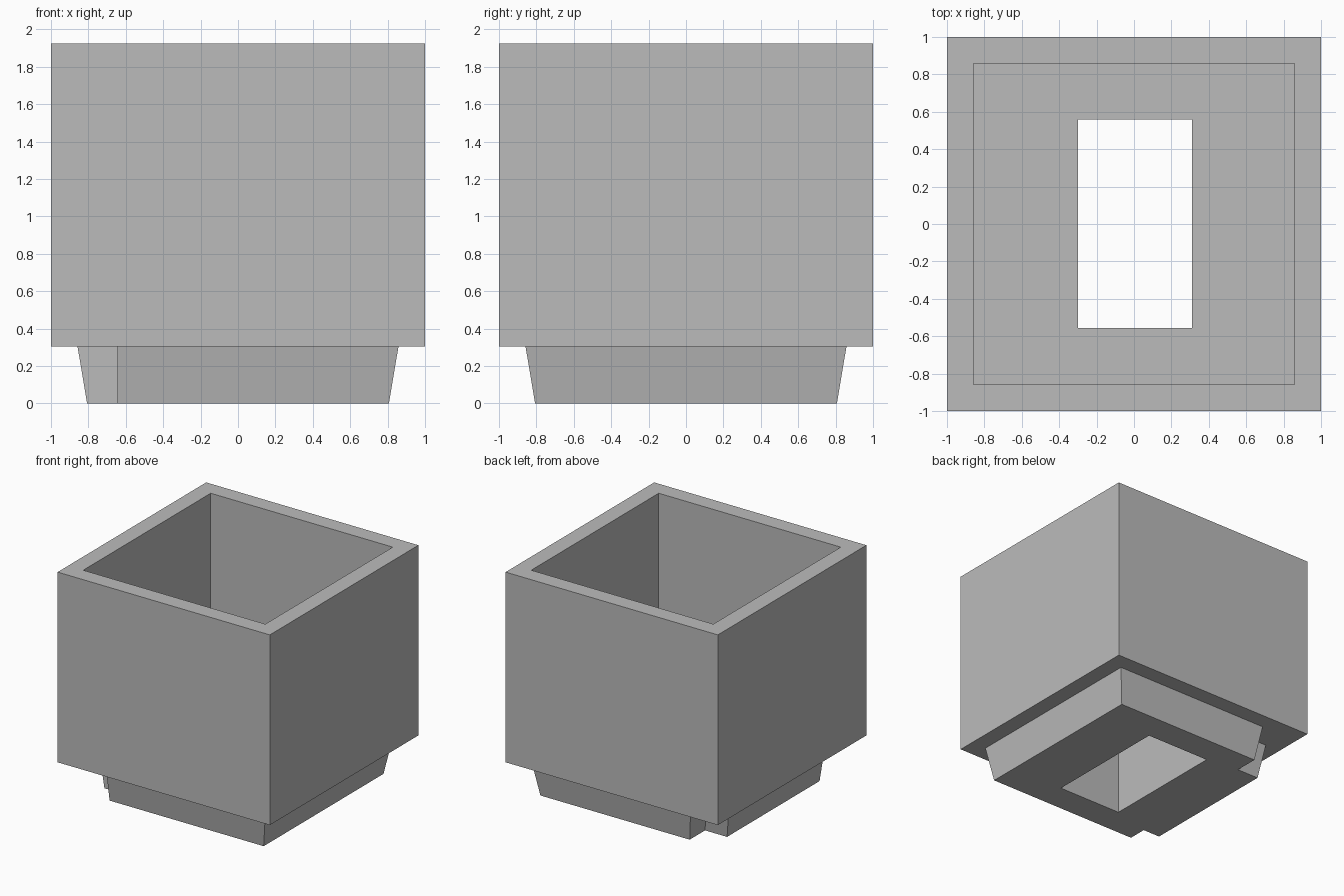
import bpy
import bmesh

cube = bpy.data.objects.get("Cube")
if cube:
    bpy.data.objects.remove(cube, do_unlink=True)

FOOT_TOP, FLOOR, RIM = 0.305, 0.72, 1.925

grey = bpy.data.materials.new("stone grey")
grey.use_nodes = True
grey.diffuse_color = (0.5, 0.5, 0.5, 1)
grey.node_tree.nodes["Principled BSDF"].inputs["Base Color"].default_value = (0.5, 0.5, 0.5, 1)


def rectangle(x0, x1, y0, y1):
    return [(x0, y0), (x1, y0), (x1, y1), (x0, y1)]


def square(h):
    return rectangle(-h, h, -h, h)


def foot_outline(h, front, back):
    """Square of half width h whose two right-hand corners are notched."""
    return [(front, -h), (h, -h), (h, h), (back, h),
            (back, -back), (-h, -back), (-h, front), (front, front)]


def ring(bm, points, z):
    """Closed loop of vertices and edges at height z."""
    verts = [bm.verts.new((x, y, z)) for x, y in points]
    edges = [bm.edges.new((verts[i - 1], v)) for i, v in enumerate(verts)]
    return verts, edges


def wall(bm, low, high):
    a, b = low[0], high[0]
    for i in range(len(a)):
        bm.faces.new((a[i - 1], a[i], b[i], b[i - 1]))


def cap(bm, outer, inner):
    """Flat face between an outline and the opening inside it."""
    bmesh.ops.triangle_fill(bm, edges=outer[1] + inner[1], use_beauty=True)


def finish(bm, name):
    bmesh.ops.recalc_face_normals(bm, faces=bm.faces[:])
    mesh = bpy.data.meshes.new(name)
    bm.to_mesh(mesh)
    bm.free()
    mesh.materials.append(grey)
    obj = bpy.data.objects.new(name, mesh)
    bpy.context.scene.collection.objects.link(obj)


drain = rectangle(-0.3, 0.31, -0.555, 0.56)

# Box with an open top and a thick floor pierced by the drain opening
bm = bmesh.new()
base = ring(bm, square(1), FOOT_TOP)
rim_outer = ring(bm, square(1), RIM)
rim_inner = ring(bm, square(0.858), RIM)
floor_edge = ring(bm, square(0.858), FLOOR)
drain_top = ring(bm, drain, FLOOR)
drain_low = ring(bm, drain, FOOT_TOP)
wall(bm, base, rim_outer)
cap(bm, rim_outer, rim_inner)
wall(bm, floor_edge, rim_inner)
cap(bm, floor_edge, drain_top)
wall(bm, drain_low, drain_top)
cap(bm, base, drain_low)
finish(bm, "planter_box")

# Tapered foot: straight notch at the front, sloping notch at the back
bm = bmesh.new()
sole = ring(bm, foot_outline(0.807, -0.645, -0.6), 0)
top = ring(bm, foot_outline(0.858, -0.645, -0.645), FOOT_TOP)
hole_low = ring(bm, drain, 0)
hole_top = ring(bm, drain, FOOT_TOP)
wall(bm, sole, top)
wall(bm, hole_low, hole_top)
cap(bm, sole, hole_low)
cap(bm, top, hole_top)
finish(bm, "foot")
